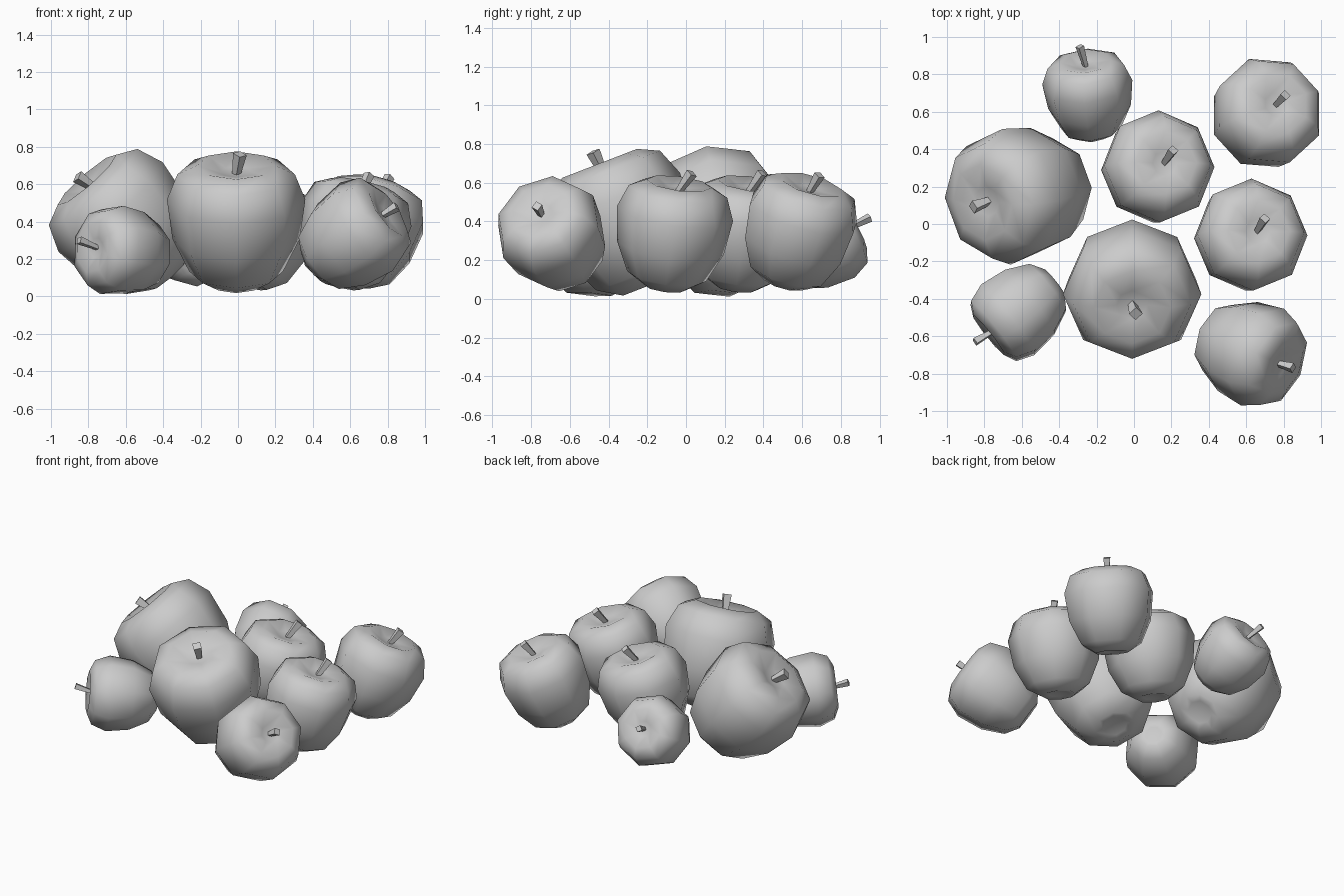
import bpy, bmesh, math
from mathutils import Vector, Quaternion

cube = bpy.data.objects.get("Cube")
if cube:
    bpy.data.objects.remove(cube, do_unlink=True)

grey = bpy.data.materials.new("plain grey")
grey.use_nodes = True
COLOUR = (0.6, 0.6, 0.6, 1)
grey.diffuse_color = COLOUR
grey.node_tree.nodes["Principled BSDF"].inputs["Base Color"].default_value = COLOUR

SIDES = 8
UP = Vector((0, 0, 1))
# Apple profile (radius, height) for a unit radius, from base hollow to stem hollow
PROFILE = [(0.22, -0.94), (0.36, -0.97), (0.68, -0.77), (0.92, -0.27), (1.0, 0.34),
           (0.85, 0.73), (0.56, 0.87), (0.22, 0.77)]
BASE_HOLLOW, STEM_HOLLOW = -0.92, 0.74


def finish(name, bm, angle):
    bmesh.ops.recalc_face_normals(bm, faces=bm.faces)
    mesh = bpy.data.meshes.new(name)
    bm.to_mesh(mesh)
    bm.free()
    mesh.materials.append(grey)
    obj = bpy.data.objects.new(name, mesh)
    bpy.context.collection.objects.link(obj)
    bpy.ops.object.select_all(action='DESELECT')
    obj.select_set(True)
    bpy.context.view_layer.objects.active = obj
    bpy.ops.object.shade_smooth_by_angle(angle=math.radians(angle))


def loft(bm, rings):
    for low, high in zip(rings, rings[1:]):
        n = len(low)
        for i in range(n):
            j = (i + 1) % n
            bm.faces.new((low[i], low[j], high[j], high[i]))


def ring(bm, centre, radius, turn, sides):
    step = math.tau / sides
    return [bm.verts.new(centre + turn @ Vector((radius * math.cos(i * step),
                                                 radius * math.sin(i * step), 0)))
            for i in range(sides)]


def apple(name, centre, radius, axis, tip, twist):
    centre, axis, tip = Vector(centre), Vector(axis).normalized(), Vector(tip)
    turn = UP.rotation_difference(axis) @ Quaternion(UP, math.radians(twist))

    # Body: eight-sided lathe with a shallow hollow at each end
    bm = bmesh.new()
    rings = [ring(bm, centre + axis * h * radius, r * radius, turn, SIDES)
             for r, h in PROFILE]
    loft(bm, rings)
    for edge, height in ((rings[0], BASE_HOLLOW), (rings[-1], STEM_HOLLOW)):
        pole = bm.verts.new(centre + axis * height * radius)
        for i in range(SIDES):
            bm.faces.new((edge[i], edge[(i + 1) % SIDES], pole))
    finish(name + "_body", bm, 60)

    # Stem: four-sided, leaning and flaring towards its tip
    bm = bmesh.new()
    foot = centre + axis * (STEM_HOLLOW - 0.03) * radius
    lean = UP.rotation_difference((tip - foot).normalized())
    ends = [ring(bm, foot, 0.06 * radius, lean, 4),
            ring(bm, tip, 0.1 * radius, lean, 4)]
    loft(bm, ends)
    for end in ends:
        bm.faces.new(end)
    finish(name + "_stem", bm, 30)


# name, centre, radius, axis, stem tip, twist
APPLES = [
    ("front_left_apple", (0.613, -0.68, 0.32), 0.283, (0.7, -0.3, 0.5), (0.85, -0.77, 0.48), 20),
    ("left_apple", (0.61, -0.07, 0.342), 0.302, (0.22, 0.13, 0.96), (0.7, 0.03, 0.65), 0),
    ("back_left_apple", (0.695, 0.58, 0.35), 0.3, (0.28, 0.25, 0.9), (0.81, 0.69, 0.64), 20),
    ("middle_apple", (0.113, 0.295, 0.342), 0.302, (0.22, 0.13, 0.96), (0.21, 0.395, 0.65), 0),
    ("back_apple", (-0.243, 0.685, 0.285), 0.242, (-0.08, 0.85, 0.45), (-0.29, 0.95, 0.42), 0),
    ("right_large_apple", (-0.6, 0.165, 0.385), 0.368, (-0.63, -0.15, 0.72), (-0.86, 0.09, 0.64), 0),
    ("front_large_apple", (-0.01, -0.33, 0.4), 0.37, (0, -0.36, 0.93), (0.01, -0.48, 0.76), 0),
    ("front_right_apple", (-0.61, -0.46, 0.24), 0.247, (-0.75, -0.6, 0.1), (-0.85, -0.63, 0.3), 22),
]
for item in APPLES:
    apple(*item)
